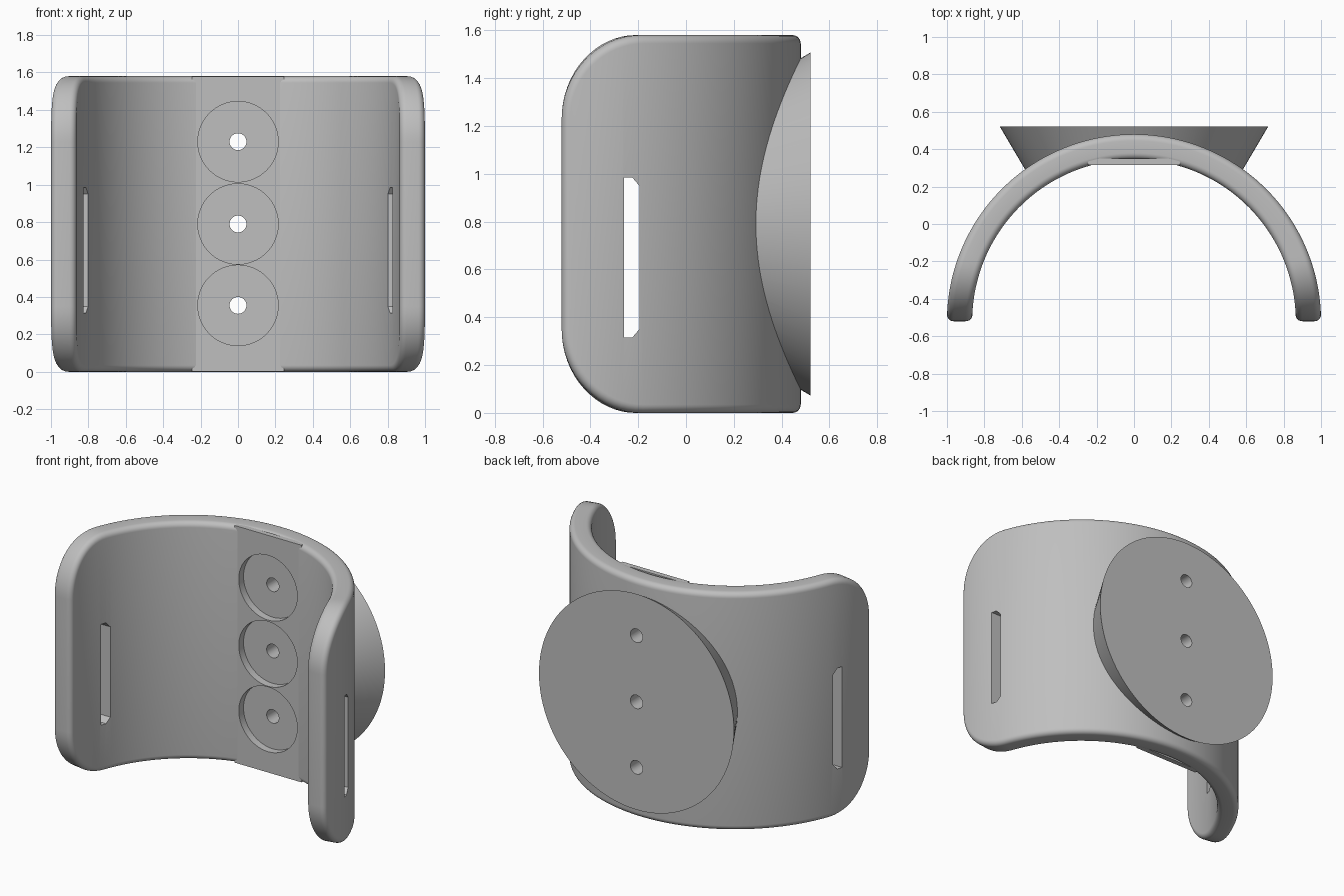
import bpy, bmesh, math
from mathutils import Matrix, Vector

if "Cube" in bpy.data.objects:
    bpy.data.objects.remove(bpy.data.objects["Cube"])

HEIGHT, MID = 1.58, 0.79
AXIS_Y = -0.52               # axis of the curved shell
OUTER, INNER = 1.0, 0.865
FILLET, CORNER = 0.035, 0.35
PAD_Y, BACK_Y = 0.315, 0.52

grey = bpy.data.materials.new("plain grey")
grey.use_nodes = True
grey.diffuse_color = (0.52, 0.52, 0.52, 1)
grey.node_tree.nodes["Principled BSDF"].inputs["Base Color"].default_value = grey.diffuse_color


def finish(name, bm):
    bmesh.ops.recalc_face_normals(bm, faces=bm.faces[:])
    mesh = bpy.data.meshes.new(name)
    bm.to_mesh(mesh)
    bm.free()
    mesh.materials.append(grey)
    ob = bpy.data.objects.new(name, mesh)
    bpy.context.collection.objects.link(ob)
    return ob


def box(name, low, high):
    bm = bmesh.new()
    size = Vector(high) - Vector(low)
    centre = (Vector(high) + Vector(low)) / 2
    bmesh.ops.create_cube(bm, size=1, matrix=Matrix.Translation(centre) @ Matrix.Diagonal((*size, 1)))
    return finish(name, bm)


def cone_y(name, r_front, r_back, front, back, z, segments=64):
    bm = bmesh.new()
    place = Matrix.Translation((0, (front + back) / 2, z)) @ Matrix.Rotation(-math.pi / 2, 4, 'X')
    bmesh.ops.create_cone(bm, cap_ends=True, segments=segments, radius1=r_front,
                          radius2=r_back, depth=back - front, matrix=place)
    return finish(name, bm)


def cut(ob, cutters):
    for cutter in cutters:
        mod = ob.modifiers.new("cut", 'BOOLEAN')
        mod.operation, mod.solver, mod.object = 'DIFFERENCE', 'EXACT', cutter
        bpy.context.view_layer.objects.active = ob
        bpy.ops.object.modifier_apply(modifier=mod.name)


def rim(inset):
    """Upper half of a rounded rectangle as (angle, height from the middle)."""
    r, half, top = CORNER - inset, math.pi / 2 - CORNER, MID - CORNER
    left = []
    for i in range(17):
        t = math.pi / 2 * i / 16
        left.append((-half - r * math.cos(t), top + r * math.sin(t)))
    straight = [(-half + 2 * half * i / 64, top + r) for i in range(1, 64)]
    return left + straight + [(-a, h) for a, h in reversed(left)]


def make_shell():
    # Rounded edge section, as (inset, radius) from the outside to the inside
    arc = [math.pi / 2 * i / 6 for i in range(7)]
    section = [(FILLET * (1 - math.sin(t)), OUTER - FILLET * (1 - math.cos(t))) for t in arc]
    section += [(FILLET * (1 - math.sin(t)), INNER + FILLET * (1 - math.cos(t))) for t in reversed(arc)]
    bm = bmesh.new()
    loops = []
    for inset, radius in section:
        half = rim(inset)
        outline = half + [(a, -h) for a, h in reversed(half)]
        loops.append([bm.verts.new((radius * math.sin(a), AXIS_Y + radius * math.cos(a), MID + h))
                      for a, h in outline])
    n = len(loops[0])
    for one, two in zip(loops, loops[1:]):
        for i in range(n):
            j = (i + 1) % n
            bm.faces.new((one[i], one[j], two[j], two[i]))
    # Curved outer and inner walls in vertical strips
    for loop in (loops[0], loops[-1]):
        for i in range(n // 2 - 1):
            bm.faces.new((loop[i], loop[i + 1], loop[n - 2 - i], loop[n - 1 - i]))
    return finish("curved_shell", bm)


def make_slot_cutter():
    # Strap slot with two chamfered corners, running through both sides
    half = [(-0.26, 0.335), (-0.225, 0.335), (-0.195, 0.30)]
    outline = half + [(y, -z) for y, z in reversed(half)]
    bm = bmesh.new()
    face = bm.faces.new([bm.verts.new((-1.2, y, MID + 0.01 - 0.15 + 0.0 + z)) for y, z in outline])
    bmesh.ops.translate(bm, verts=bm.verts[:], vec=(0, 0, 0))
    out = bmesh.ops.extrude_face_region(bm, geom=[face])
    moved = [v for v in out["geom"] if isinstance(v, bmesh.types.BMVert)]
    bmesh.ops.translate(bm, verts=moved, vec=(2.4, 0, 0))
    return finish("slot_cutter", bm)


# Main parts
shell = make_shell()
pad = box("inner_pad", (-0.245, PAD_Y, 0.002), (0.245, 0.35, HEIGHT - 0.002))
disc = cone_y("back_mount", 0.565, 0.717, 0.262, BACK_Y, MID, 128)

# Cutters
slot = make_slot_cutter()
slot.location.z = 0.0
slot.data.transform(Matrix.Translation((0, 0, 0.65 - (MID - 0.14))))
levels = (0.355, MID, 1.23)
holes = [cone_y("screw_hole_cutter", 0.045, 0.045, 0.1, 0.8, z, 32) for z in levels]
recesses = [cone_y("recess_cutter", 0.215, 0.215, 0.1, PAD_Y + 0.05, z) for z in levels]
bm = bmesh.new()
bmesh.ops.create_cone(bm, cap_ends=True, segments=160, radius1=0.96, radius2=0.96, depth=3,
                      matrix=Matrix.Translation((0, AXIS_Y, MID)))
hollow = finish("hollow_cutter", bm)

cut(shell, [slot] + recesses + holes)
cut(pad, recesses)
cut(disc, [hollow] + holes)
for cutter in [slot, hollow] + holes + recesses:
    bpy.data.objects.remove(cutter)

# Smooth curves with crisp edges
bpy.ops.object.select_all(action='DESELECT')
for ob in (shell, pad, disc):
    ob.select_set(True)
bpy.context.view_layer.objects.active = shell
bpy.ops.object.shade_smooth_by_angle(angle=math.radians(30))
